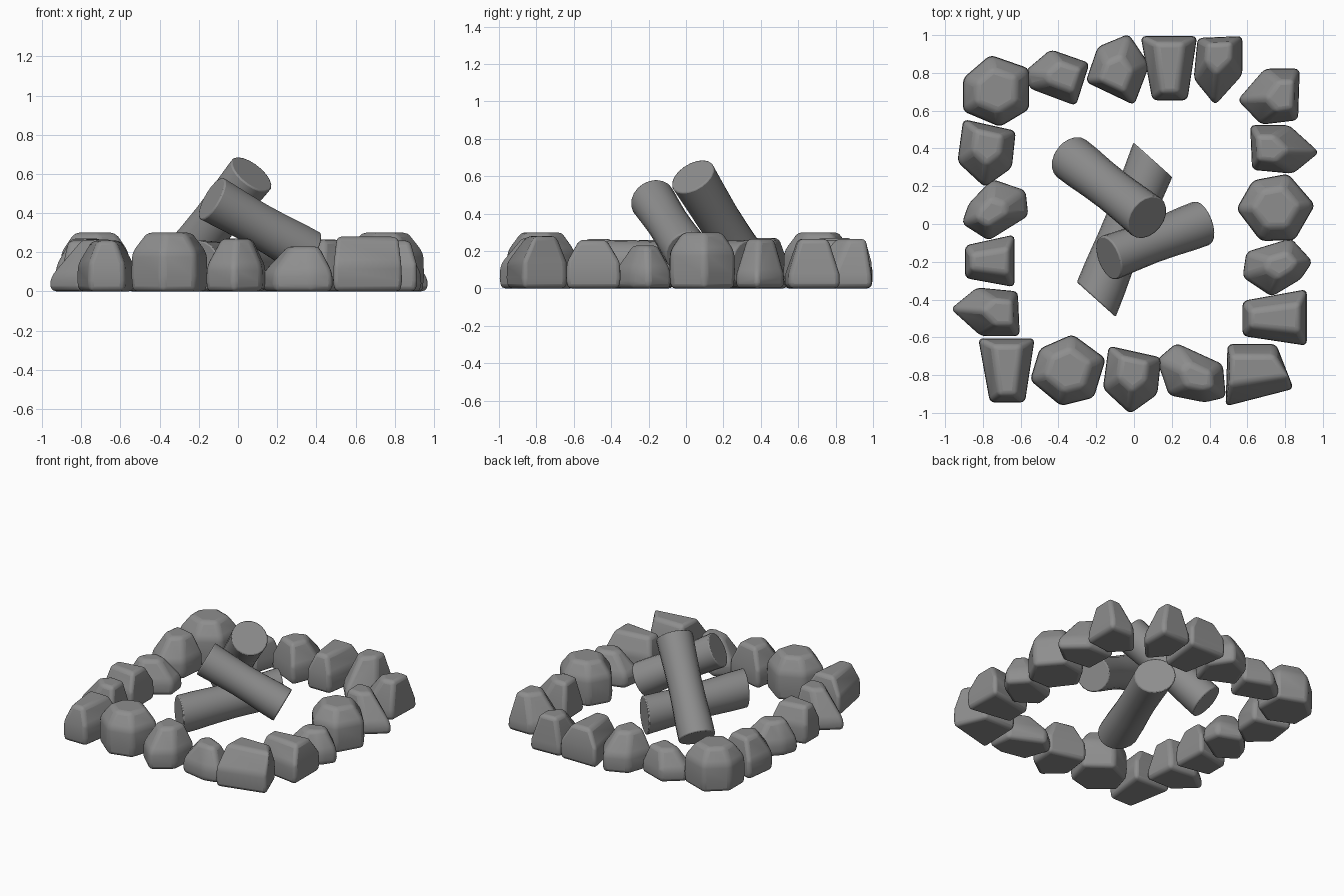
import bpy, bmesh
from math import radians, cos, sin, tau
from mathutils import Vector

if "Cube" in bpy.data.objects:
    bpy.data.objects.remove(bpy.data.objects["Cube"])

grey = bpy.data.materials.new("dark_grey")
grey.diffuse_color = (.27, .27, .27, 1)
grey.use_nodes = True
grey.node_tree.nodes["Principled BSDF"].inputs["Base Color"].default_value = grey.diffuse_color


def finish(bm, name, bevel, segments=2):
    bmesh.ops.recalc_face_normals(bm, faces=bm.faces)
    mesh = bpy.data.meshes.new(name)
    bm.to_mesh(mesh)
    bm.free()
    mesh.materials.append(grey)
    ob = bpy.data.objects.new(name, mesh)
    bpy.context.collection.objects.link(ob)
    mod = ob.modifiers.new("Rounded edges", 'BEVEL')
    mod.width = bevel
    mod.segments = segments
    mod.limit_method = 'ANGLE'
    mod.angle_limit = radians(20)
    bpy.ops.object.select_all(action='DESELECT')
    bpy.context.view_layer.objects.active = ob
    ob.select_set(True)
    bpy.ops.object.shade_smooth_by_angle(angle=radians(35))
    return ob


def skin(bm, rings):
    """Close a stack of rings into a solid."""
    rings = [[bm.verts.new(p) for p in r] for r in rings]
    n = len(rings[0])
    for a, b in zip(rings, rings[1:]):
        for i in range(n):
            j = (i + 1) % n
            bm.faces.new((a[i], a[j], b[j], b[i]))
    bm.faces.new(rings[0][::-1])
    bm.faces.new(rings[-1])


# Stone kinds: outline, belt height, full height, top scale (x, y), top shift (x, y)
KINDS = {
    "hex": ([(-.03, .18), (.17, .11), (.17, -.10), (.02, -.19), (-.17, -.11), (-.17, .06)],
            .20, .30, (.60, .60), (0, 0)),
    "trap": ([(-.15, .16), (.14, .16), (.09, -.17), (-.09, -.17)],
             .14, .26, (.50, .78), (0, 0)),
    "block": ([(-.16, .15), (.09, .15), (.18, -.08), (-.17, -.17)],
              .14, .28, (.90, .48), (0, .02)),
    "point": ([(.185, -.02), (.03, .12), (-.17, .12), (-.16, -.11), (.05, -.13)],
              .08, .265, (.46, .56), (-.06, 0)),
    "pent": ([(-.13, .17), (.14, .11), (.12, -.08), (-.02, -.18), (-.16, -.05)],
             .13, .27, (.52, .52), (0, .03)),
    "chip": ([(-.17, .03), (-.04, .14), (.16, .07), (.09, -.15), (-.15, -.06)],
             .09, .21, (.55, .55), (.03, 0)),
    "lump": ([(-.16, .08), (.07, .15), (.18, .03), (.12, -.06), (-.03, -.15), (-.18, -.05)],
             .10, .23, (.46, .46), (.02, .01)),
}


def stone(kind, x, y, turn=0, sx=1, sy=1):
    outline, belt, height, top, shift = KINDS[kind]
    c, s = cos(radians(turn)), sin(radians(turn))

    def ring(z, k, off=(0, 0)):
        pts = []
        for px, py in outline:
            px = (px * k[0] + off[0]) * sx * 1.03
            py = (py * k[1] + off[1]) * sy * 1.03
            pts.append((x + c * px - s * py, y + s * px + c * py, z))
        return pts

    bm = bmesh.new()
    skin(bm, [ring(0, (.96, .96)), ring(belt * .4, (1, 1)),
              ring(belt, (.98, .98)), ring(height, top, shift)])
    finish(bm, "hearth_stone", .025, 3)


# Square ring of stones: back, right, front, left
for args in [
    ("hex", -.73, .71), ("chip", -.40, .78), ("pent", -.09, .83, 167),
    ("trap", .19, .83), ("point", .45, .82, -90),
    ("point", .72, .68, 180, .9, -1.15), ("point", .79, .40),
    ("hex", .75, .09, -30), ("lump", .76, -.23), ("trap", .75, -.50, -90),
    ("block", .66, -.79), ("lump", .31, -.81, -40, 1.1), ("pent", 0, -.82),
    ("hex", -.35, -.77, -17), ("trap", -.67, -.77),
    ("point", -.78, -.47, 180), ("trap", -.76, -.20, -90, .93, .77),
    ("lump", -.74, .08, 195), ("pent", -.77, .38),
]:
    stone(*args)


def log(name, low, high, radius, skew=0.0, sides=20):
    """Log with a slight waist; skew slants the sawn ends."""
    low, high = Vector(low), Vector(high)
    axis = high - low
    q = axis.to_track_quat('Z', 'Y')
    bm = bmesh.new()
    rings = []
    for t, k in [(0, 1), (.15, .99), (.35, .94), (.55, .92), (.75, .95), (1, 1)]:
        ring = []
        for i in range(sides):
            a = tau * i / sides
            u, v = radius * k * cos(a), radius * k * sin(a)
            ring.append(low + q @ Vector((u, v, t * axis.length + skew * u)))
        rings.append(ring)
    skin(bm, rings)
    ob = finish(bm, name, .008)
    ob.modifiers[0].angle_limit = radians(40)


# Three stacked logs
log("top_log", (-.335, .35, .085), (.07, .035, .60), .125)
log("middle_log", (.36, .005, .195), (-.135, -.18, .475), .122)
log("bottom_log", (-.2, -.4, .13), (.1, .34, .13), .13, skew=.36)
